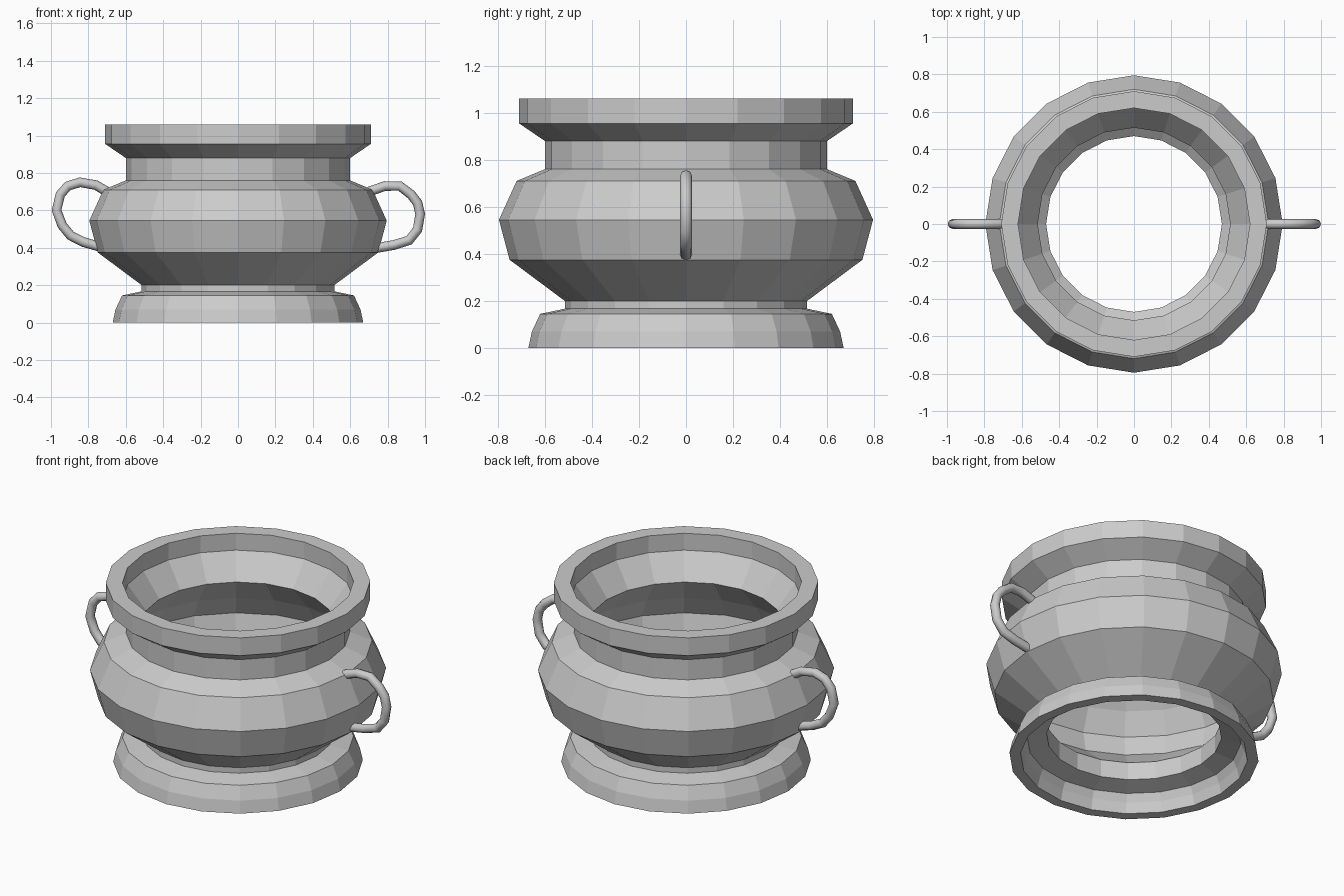
import bpy, bmesh, math

if "Cube" in bpy.data.objects:
    bpy.data.objects.remove(bpy.data.objects["Cube"])

SIDES = 20


def lathe(name, profile):
    """Revolve a closed (radius, height) outline around z."""
    bm = bmesh.new()
    rings = []
    for i in range(SIDES):
        a = 2 * math.pi * i / SIDES
        rings.append([bm.verts.new((r * math.cos(a), r * math.sin(a), z)) for r, z in profile])
    n = len(profile)
    for i in range(SIDES):
        a, b = rings[i], rings[(i + 1) % SIDES]
        for j in range(n):
            k = (j + 1) % n
            bm.faces.new((a[j], b[j], b[k], a[k]))
    bmesh.ops.recalc_face_normals(bm, faces=bm.faces)
    mesh = bpy.data.meshes.new(name)
    bm.to_mesh(mesh)
    bm.free()
    obj = bpy.data.objects.new(name, mesh)
    bpy.context.collection.objects.link(obj)
    return obj


def tube(name, points, radius):
    """Round bar along a path in the xz plane."""
    curve = bpy.data.curves.new(name, 'CURVE')
    curve.dimensions = '3D'
    curve.bevel_depth = radius
    curve.bevel_resolution = 2
    curve.use_fill_caps = True
    spline = curve.splines.new('POLY')
    spline.points.add(len(points) - 1)
    for p, (x, z) in zip(spline.points, points):
        p.co = (x, 0, z, 1)
    spline.use_smooth = True
    obj = bpy.data.objects.new(name, curve)
    bpy.context.collection.objects.link(obj)
    return obj


# Hollow pot open at both ends: outer wall going up, inner wall coming down
outer = [(0.67, 0), (0.655, 0.07), (0.62, 0.145), (0.515, 0.167), (0.515, 0.2),
         (0.75, 0.375), (0.795, 0.545), (0.72, 0.71), (0.6, 0.76), (0.6, 0.88),
         (0.71, 0.955), (0.71, 1.06)]
inner = [(0.62, 1.06), (0.62, 0.96), (0.515, 0.82), (0.655, 0.66), (0.725, 0.54),
         (0.69, 0.41), (0.47, 0.235), (0.47, 0.13), (0.575, 0.105), (0.595, 0.06), (0.61, 0)]
lathe("pot_body", outer + inner)

# Left handle, slightly taller loop
tube("left_handle", [(-0.70, 0.70), (-0.76, 0.735), (-0.845, 0.75), (-0.91, 0.73),
                     (-0.95, 0.685), (-0.97, 0.60), (-0.94, 0.52), (-0.895, 0.465),
                     (-0.825, 0.43), (-0.72, 0.40)], 0.026)

# Right handle
tube("right_handle", [(0.70, 0.70), (0.785, 0.73), (0.865, 0.73), (0.925, 0.685),
                      (0.96, 0.64), (0.974, 0.58), (0.96, 0.497), (0.915, 0.44),
                      (0.835, 0.415), (0.72, 0.395)], 0.026)
